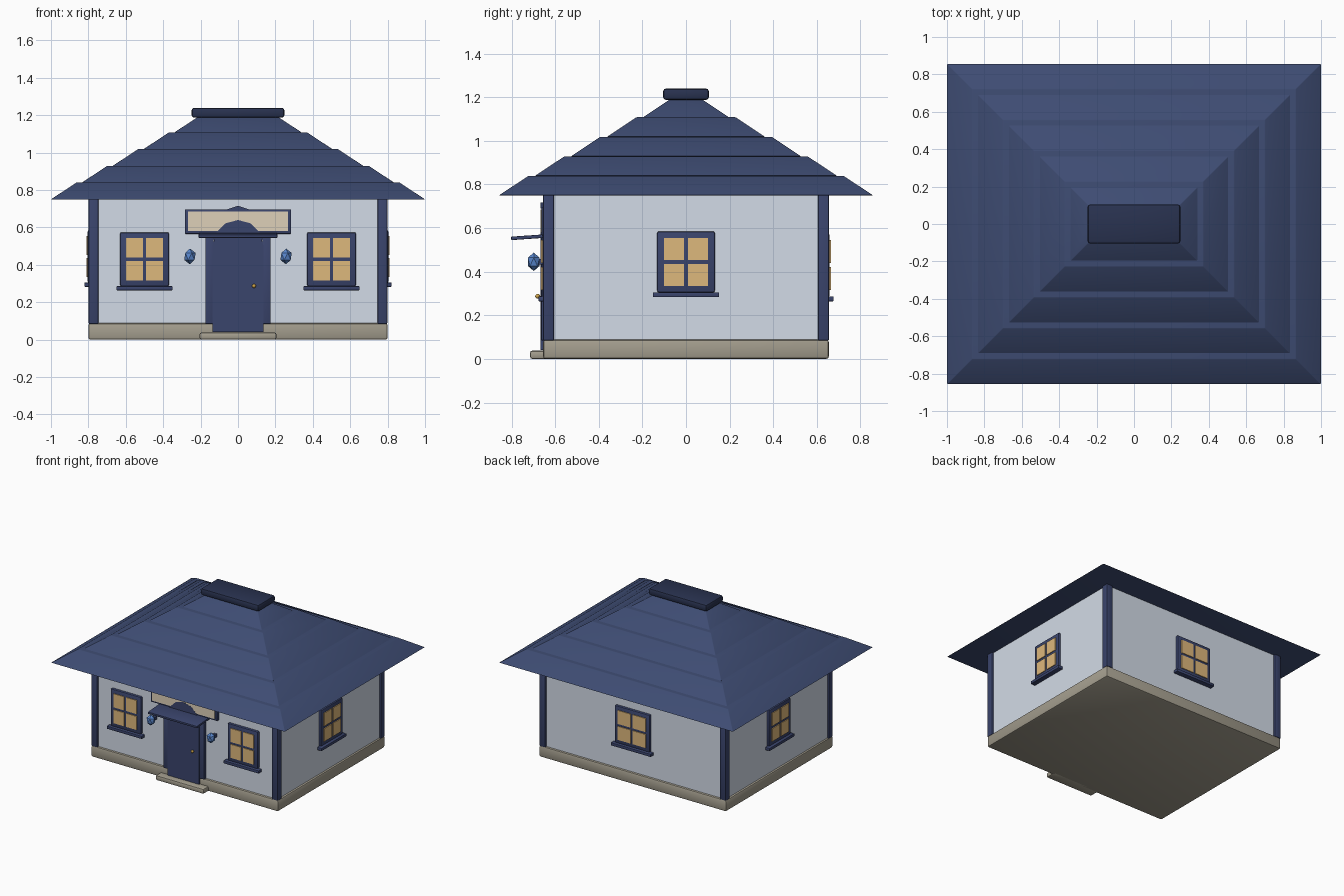
import bpy, bmesh, math
from mathutils import Matrix, Vector

if "Cube" in bpy.data.objects:
    bpy.data.objects.remove(bpy.data.objects["Cube"])


def material(name, rgb):
    m = bpy.data.materials.new(name)
    m.diffuse_color = (*rgb, 1)
    m.use_nodes = True
    m.node_tree.nodes["Principled BSDF"].inputs["Base Color"].default_value = m.diffuse_color
    return m


ROOF = material("roof_blue", (0.048, 0.072, 0.17))
CAP = material("cap_blue", (0.022, 0.032, 0.08))
TRIM = material("trim_blue", (0.042, 0.058, 0.15))
WALL = material("pale_wall", (0.65, 0.71, 0.80))
STONE = material("stone", (0.37, 0.34, 0.27))
GLASS = material("warm_glass", (0.73, 0.48, 0.20))
CREAM = material("cream", (0.73, 0.63, 0.48))
LAMP = material("lamp_blue", (0.10, 0.24, 0.61))
BRASS = material("brass", (0.60, 0.36, 0.07))


def finish(name, bm, mat, bevel=0, matrix=None):
    if bevel:
        bmesh.ops.bevel(bm, geom=bm.edges[:], offset=bevel, segments=2,
                        profile=0.5, affect='EDGES')
    if matrix:
        bm.transform(matrix)
    bmesh.ops.recalc_face_normals(bm, faces=bm.faces[:])
    me = bpy.data.meshes.new(name)
    bm.to_mesh(me)
    bm.free()
    me.materials.append(mat)
    ob = bpy.data.objects.new(name, me)
    bpy.context.collection.objects.link(ob)
    return ob


def box(name, x, y, z, mat, bevel=0, matrix=None, top=None):
    """Box from (min, max) ranges; top=(x, y) scales the upper face."""
    bm = bmesh.new()
    bmesh.ops.create_cube(bm, size=1)
    for v in bm.verts:
        s = top if top and v.co.z > 0 else (1, 1)
        v.co = Vector([sum(r) / 2 + c * (r[1] - r[0]) * k
                       for r, c, k in zip((x, y, z), v.co, (*s, 1))])
    return finish(name, bm, mat, bevel, matrix)


def prism(name, outline, y0, y1, mat):
    """Extrude an x-z outline from y0 to y1."""
    bm = bmesh.new()
    face = bm.faces.new([bm.verts.new((x, y0, z)) for x, z in outline])
    ext = bmesh.ops.extrude_face_region(bm, geom=[face])
    bmesh.ops.translate(bm, vec=(0, y1 - y0, 0),
                        verts=[g for g in ext["geom"] if isinstance(g, bmesh.types.BMVert)])
    return finish(name, bm, mat)


def ball(name, centre, scale, mat, subdiv):
    bm = bmesh.new()
    bmesh.ops.create_icosphere(bm, subdivisions=subdiv, radius=1)
    return finish(name, bm, mat, 0,
                  Matrix.Translation(centre) @ Matrix.Diagonal((*scale, 1)))


def window(name, x, z, w, h, dist, angle):
    """Four-pane window facing -y at distance dist, turned about z."""
    m = Matrix.Rotation(math.radians(angle), 4, 'Z')
    box(name + "_frame", (x - w / 2, x + w / 2), (-dist - 0.004, -dist + 0.04),
        (z - h / 2, z + h / 2), TRIM, 0.008, m)
    box(name + "_sill", (x - w / 2 - 0.02, x + w / 2 + 0.02), (-dist - 0.022, -dist + 0.04),
        (z - h / 2 - 0.022, z - h / 2), TRIM, 0.003, m)
    gap, px, pz = 0.009, w / 2 - 0.031, h / 2 - 0.03
    for i, sx in enumerate((-1, 1)):
        for j, sz in enumerate((-1, 1)):
            box(f"{name}_pane_{i}{j}", sorted((x + sx * gap, x + sx * px)),
                (-dist - 0.010, -dist), sorted((z + sz * gap, z + sz * pz)), GLASS, 0, m)


# Foundation, step and walls
box("foundation", (-0.8, 0.8), (-0.655, 0.655), (0, 0.088), STONE, 0.012)
box("door_step", (-0.205, 0.205), (-0.715, -0.62), (0, 0.038), STONE, 0.01)
box("walls", (-0.785, 0.785), (-0.64, 0.64), (0.08, 0.76), WALL)
for sx in (-1, 1):
    for sy in (-1, 1):
        box("corner_post", sorted((sx * 0.747, sx * 0.798)), sorted((sy * 0.606, sy * 0.655)),
            (0.085, 0.755), TRIM, 0.003)

# Stepped hip roof and ridge cap
for i in range(5):
    hx, hy, z = 1.0 - 0.165 * i, 0.857 - 0.165 * i, 0.75 + 0.0895 * i
    box(f"roof_tier_{i + 1}", (-hx, hx), (-hy, hy), (z, z + 0.0895), ROOF, 0.003,
        top=((hx - 0.135) / hx, (hy - 0.135) / hy))
box("ridge_cap", (-0.248, 0.248), (-0.105, 0.105), (1.187, 1.24), CAP, 0.014)

# Windows
window("front_left_window", -0.5, 0.43, 0.26, 0.288, 0.655, 0)
window("front_right_window", 0.5, 0.43, 0.26, 0.288, 0.655, 0)
window("back_window", 0, 0.43, 0.30, 0.288, 0.655, 180)
window("right_window", 0, 0.445, 0.264, 0.28, 0.80, 90)
window("left_window", 0, 0.445, 0.264, 0.28, 0.80, -90)

# Arched door with frame, knob and canopy
arch = [(0.135 * math.cos(a), 0.505 + 0.135 * math.sin(a))
        for a in [math.pi * k / 6 for k in range(7)]]
prism("door", [(0.135, 0.04)] + arch + [(-0.135, 0.04)], -0.668, -0.62, TRIM)
for sx in (-1, 1):
    box("door_jamb", sorted((sx * 0.13, sx * 0.175)), (-0.664, -0.62), (0.085, 0.55), TRIM, 0.003)
box("door_lintel", (-0.175, 0.175), (-0.664, -0.62), (0.535, 0.56), TRIM, 0.003)
box("door_canopy", (-0.21, 0.21), (-0.08, 0.08), (-0.008, 0.008), TRIM, 0.003,
    Matrix.Translation((0, -0.722, 0.558)) @ Matrix.Rotation(0.07, 4, 'X'))
ball("door_knob", (0.085, -0.68, 0.287), (0.011, 0.012, 0.011), BRASS, 2)

# Blank sign board with small peak
box("sign_frame", (-0.284, 0.284), (-0.662, -0.63), (0.566, 0.697), TRIM, 0.004)
box("sign_panel", (-0.268, 0.268), (-0.667, -0.65), (0.58, 0.685), CREAM)
prism("sign_peak", [(-0.08, 0.69), (0.08, 0.69), (0, 0.716)], -0.668, -0.63, TRIM)

# Wall lamps
for sx in (-1, 1):
    ball("lamp", (sx * 0.257, -0.698, 0.445), (0.034, 0.032, 0.042), LAMP, 1)
    box("lamp_bracket", (sx * 0.257 - 0.012, sx * 0.257 + 0.012), (-0.69, -0.63),
        (0.433, 0.457), TRIM)

# Smooth the bevels, keep edges sharp
for ob in bpy.data.objects:
    ob.select_set(True)
bpy.context.view_layer.objects.active = bpy.data.objects["walls"]
bpy.ops.object.shade_smooth_by_angle(angle=math.radians(30))
